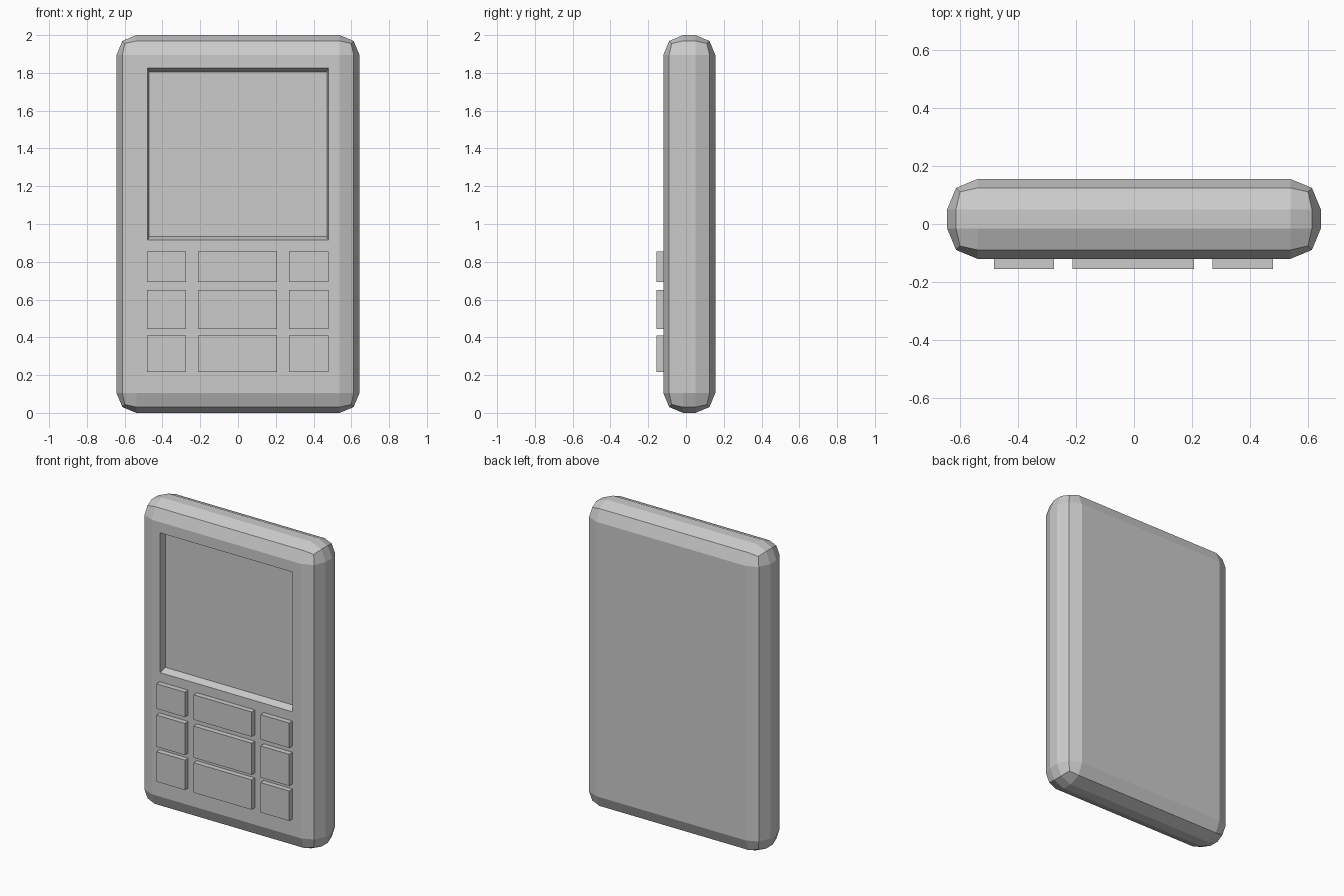
import bpy, bmesh
from mathutils import Vector

if "Cube" in bpy.data.objects:
    bpy.data.objects.remove(bpy.data.objects["Cube"])

FRONT, BACK = -0.12, 0.155      # flat front and back of the case
BUTTON_FRONT = -0.155
RECESS = 0.045


def add_object(name, bm):
    mesh = bpy.data.meshes.new(name)
    bmesh.ops.recalc_face_normals(bm, faces=bm.faces[:])
    bm.to_mesh(mesh)
    bm.free()
    obj = bpy.data.objects.new(name, mesh)
    bpy.context.collection.objects.link(obj)
    return obj


def box_mesh(x0, x1, y0, y1, z0, z1):
    bm = bmesh.new()
    bmesh.ops.create_cube(bm, size=1)
    lo, hi = Vector((x0, y0, z0)), Vector((x1, y1, z1))
    for v in bm.verts:
        v.co = Vector([lo[i] if v.co[i] < 0 else hi[i] for i in range(3)])
    return bm


def inset_to(bm, face, half_x, z0, z1, y):
    """Inset a front-facing quad, then fit it to a rectangle at depth y."""
    bmesh.ops.inset_individual(bm, faces=[face], thickness=0.005)
    mid = face.calc_center_median()
    for v in face.verts:
        v.co = Vector((half_x if v.co.x > mid.x else -half_x, y,
                       z1 if v.co.z > mid.z else z0))


# Case: rounded slab with a sunken screen in its front face
bm = box_mesh(-0.643, 0.643, FRONT, BACK, 0, 2)
bmesh.ops.bevel(bm, geom=bm.edges[:], offset=0.105, offset_type='OFFSET',
                segments=2, profile=0.5, affect='EDGES')
bm.normal_update()
front = min(bm.faces, key=lambda f: f.calc_center_median().y)
inset_to(bm, front, 0.478, 0.914, 1.825, FRONT)
inset_to(bm, front, 0.47, 0.933, 1.806, FRONT + RECESS)
add_object("case", bm)

# Keypad: three rows of a wide key between two narrow ones
columns = {"left": (-0.481, -0.275), "middle": (-0.212, 0.207), "right": (0.27, 0.478)}
rows = {"top": (0.692, 0.854), "centre": (0.444, 0.65), "bottom": (0.216, 0.411)}
for row, (z0, z1) in rows.items():
    for col, (x0, x1) in columns.items():
        add_object(f"key_{row}_{col}",
                   box_mesh(x0, x1, BUTTON_FRONT, FRONT + 0.02, z0, z1))
